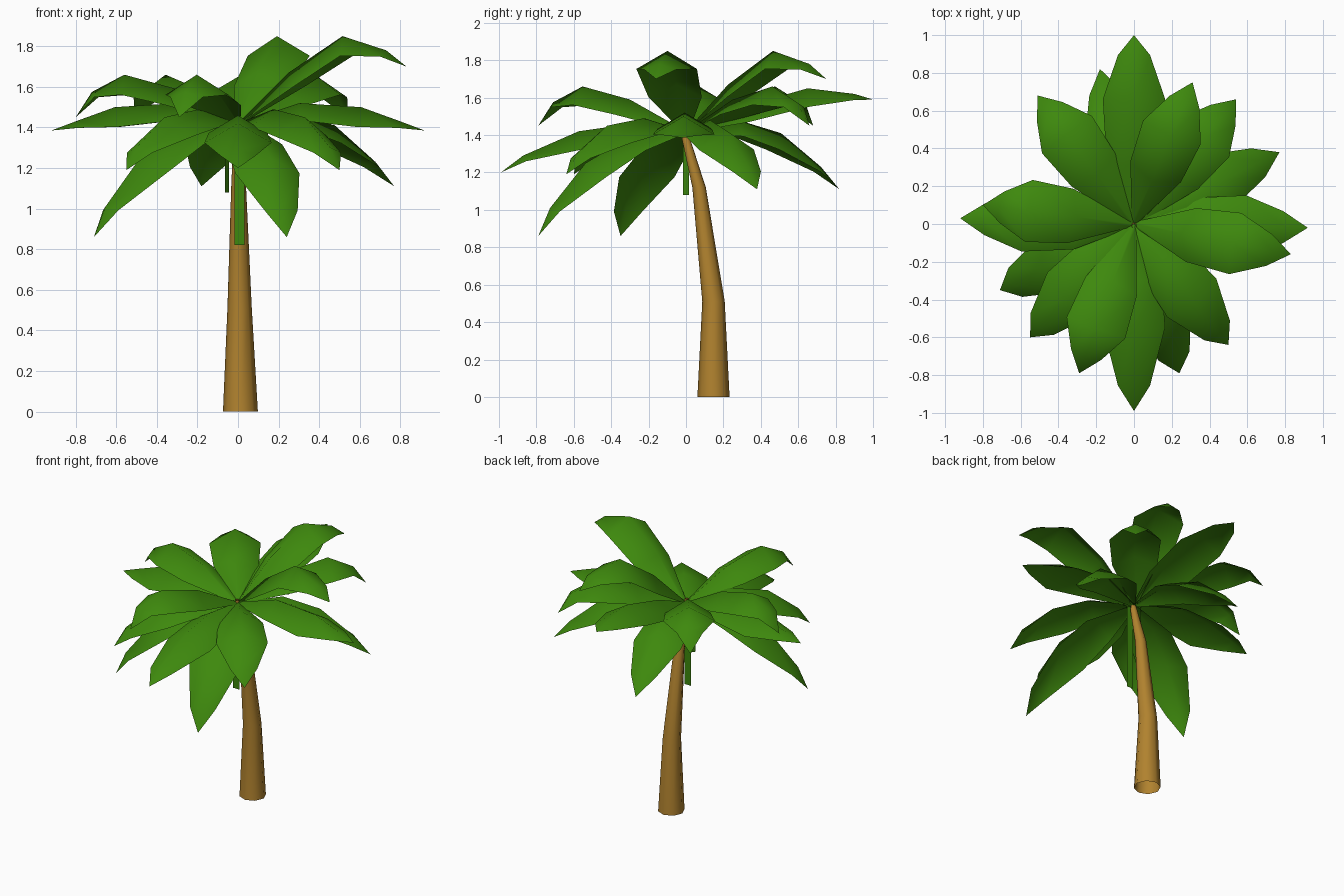
import bpy, bmesh, math
from mathutils import Vector

if "Cube" in bpy.data.objects:
    bpy.data.objects.remove(bpy.data.objects["Cube"])


def material(name, rgb):
    m = bpy.data.materials.new(name)
    m.diffuse_color = (*rgb, 1)
    m.use_nodes = True
    m.node_tree.nodes["Principled BSDF"].inputs["Base Color"].default_value = m.diffuse_color
    return m


GREEN = material("leaf green", (0.048, 0.25, 0.004))
BROWN = material("bark brown", (0.44, 0.225, 0.028))


def finish(name, bm, mat, angle):
    me = bpy.data.meshes.new(name)
    bm.to_mesh(me)
    bm.free()
    me.materials.append(mat)
    ob = bpy.data.objects.new(name, me)
    bpy.context.collection.objects.link(ob)
    bpy.ops.object.select_all(action='DESELECT')
    ob.select_set(True)
    bpy.context.view_layer.objects.active = ob
    bpy.ops.object.shade_smooth_by_angle(angle=math.radians(angle))
    return ob


# Trunk: tapered, bent open tube (y, z, radius)
SIDES = 8
bm = bmesh.new()
rings = []
for y, z, r in [(0.147, 0, 0.086), (0.147, 0.51, 0.06), (0.07, 1.12, 0.036), (0.0, 1.38, 0.022), (-0.01, 1.44, 0.012)]:
    rings.append([bm.verts.new((0.012 * (1 - z / 1.5) + r * math.cos(a), y + r * math.sin(a), z))
                  for a in [math.tau * i / SIDES for i in range(SIDES)]])
for a, b in zip(rings, rings[1:]):
    for i in range(SIDES):
        j = (i + 1) % SIDES
        bm.faces.new((a[i], a[j], b[j], b[i]))
finish("trunk", bm, BROWN, 60)

# Frond spines: (fraction of reach, height)
SPINES = {
    "high": [(.3, 1.67), (.62, 1.85), (.88, 1.78), (1, 1.70)],
    "raised": [(.38, 1.59), (.70, 1.66), (.90, 1.575), (1, 1.45)],
    "long": [(.3, 1.55), (.65, 1.65), (.9, 1.62), (1, 1.59)],
    "flat": [(.33, 1.52), (.66, 1.50), (.87, 1.43), (1, 1.385)],
    "low": [(.35, 1.49), (.66, 1.45), (.91, 1.30), (1, 1.19)],
    "front": [(.3, 1.46), (.58, 1.42), (.88, 1.29), (1, 1.20)],
    "curved": [(.34, 1.48), (.62, 1.41), (.88, 1.23), (1, 1.11)],
    "droop": [(.36, 1.40), (.68, 1.25), (.92, 1.01), (1, .86)],
}
WIDTHS = [0.015, 0.145, 0.165, 0.085, 0]
FOLDS = [0.6, 0.6, 0.6, 0.4, 0]


def frond(name, x, y, kind):
    """Folded leaf: raised middle rib with both halves sloping down."""
    out = Vector((x, y, 0))
    reach = out.length
    out.normalize()
    side = Vector((-out.y, out.x, 0))
    up = Vector((0, 0, 1))
    pts = [up * 1.42] + [out * (f * reach) + up * z for f, z in SPINES[kind]]
    bm = bmesh.new()
    rows = []
    for i, (p, w, fold) in enumerate(zip(pts, WIDTHS, FOLDS)):
        if w == 0:
            rows.append([bm.verts.new(p)] * 3)
            continue
        t = (pts[i + 1] - pts[max(i - 1, 0)]).normalized()
        n = side.cross(t)
        if n.z < 0:
            n = -n
        rows.append([bm.verts.new(p + side * (w * s) - n * (fold * w * abs(s))) for s in (1, 0, -1)])
    for a, b in zip(rows, rows[1:]):
        for i in range(2):
            quad = [a[i], a[i + 1], b[i + 1], b[i]]
            bm.faces.new(list(dict.fromkeys(quad)))
    bmesh.ops.recalc_face_normals(bm, faces=bm.faces)
    bm.normal_update()
    if sum(f.normal.z for f in bm.faces) < 0:
        bmesh.ops.reverse_faces(bm, faces=bm.faces)
    finish(name, bm, GREEN, 180)


FRONDS = [
    (0, 1.0, "long"), (-.18, .82, "curved"), (.31, .75, "high"), (.54, .66, "raised"),
    (.77, .38, "curved"), (.92, -.02, "flat"), (.83, -.16, "high"), (.5, -.64, "low"),
    (.24, -.79, "droop"), (0, -.99, "front"), (-.29, -.79, "raised"), (-.55, -.6, "low"),
    (-.71, -.35, "droop"), (-.92, .03, "flat"), (-.8, .1, "raised"), (-.51, .68, "raised"),
]
for i, f in enumerate(FRONDS):
    frond(f"frond_{i + 1}", *f)

# Hanging leaf strips under the crown: two bottom corners and bottom height
for i, (a, b, z) in enumerate([((-.017, -.03), (.033, -.03), .82), ((-.065, -.015), (-.045, .015), 1.08)]):
    bm = bmesh.new()
    bm.faces.new([bm.verts.new(v) for v in [(*a, z), (*b, z), (*b, 1.42), (*a, 1.42)]])
    finish(f"hanging_strip_{i + 1}", bm, GREEN, 30)
